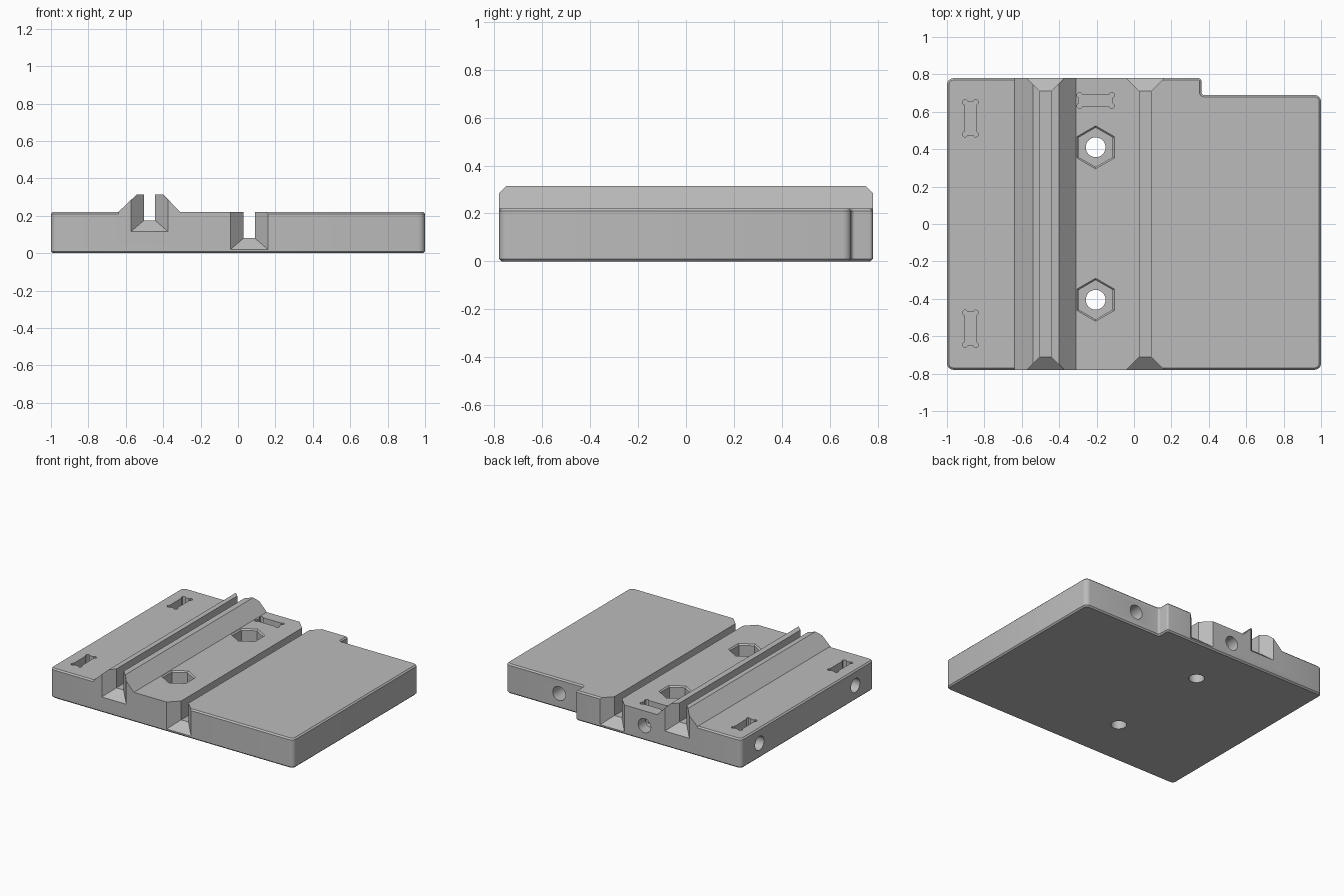
import bpy, bmesh, math
from mathutils import Matrix, Vector

if "Cube" in bpy.data.objects:
    bpy.data.objects.remove(bpy.data.objects["Cube"], do_unlink=True)

grey = bpy.data.materials.new("light grey")
COLOR = (0.5, 0.5, 0.5, 1)
grey.use_nodes = True
grey.diffuse_color = COLOR
grey.node_tree.nodes["Principled BSDF"].inputs["Base Color"].default_value = COLOR

HALF_Y, TOP = 0.78, 0.22


def finish(bm, name):
    bmesh.ops.recalc_face_normals(bm, faces=bm.faces)
    mesh = bpy.data.meshes.new(name)
    bm.to_mesh(mesh)
    bm.free()
    mesh.materials.append(grey)
    ob = bpy.data.objects.new(name, mesh)
    bpy.context.collection.objects.link(ob)
    return ob


def loft(bm, rings):
    """Closed solid through rings with equal point counts."""
    loops = [[bm.verts.new(p) for p in ring] for ring in rings]
    for a, b in zip(loops, loops[1:]):
        for i in range(len(a)):
            j = (i + 1) % len(a)
            bm.faces.new((a[i], a[j], b[j], b[i]))
    bm.faces.new(loops[0])
    bm.faces.new(loops[-1])
    bmesh.ops.recalc_face_normals(bm, faces=bm.faces)


def cone(name, loc, r_low, r_high, depth, sides=32, axis="Z"):
    turn = {"Z": Matrix(), "X": Matrix.Rotation(math.pi / 2, 4, "Y"),
            "Y": Matrix.Rotation(math.pi / 2, 4, "X")}[axis]
    bm = bmesh.new()
    bmesh.ops.create_cone(bm, cap_ends=True, segments=sides, radius1=r_low,
                          radius2=r_high, depth=depth,
                          matrix=Matrix.Translation(loc) @ turn)
    return finish(bm, name)


def box(name, loc, size):
    bm = bmesh.new()
    bmesh.ops.create_cube(bm, size=1, matrix=Matrix.Translation(loc) @ Matrix.Diagonal((*size, 1)))
    return finish(bm, name)


def combine(base, tool, operation="DIFFERENCE"):
    mod = base.modifiers.new(tool.name, "BOOLEAN")
    mod.operation, mod.object, mod.solver = operation, tool, "EXACT"
    bpy.context.view_layer.objects.active = base
    bpy.ops.object.modifier_apply(modifier=mod.name)
    bpy.data.objects.remove(tool, do_unlink=True)


# Base plate with a notched back corner, rounded corners and chamfered rims
outline = [(-1, -HALF_Y), (1, -HALF_Y), (1, 0.69), (0.36, 0.69), (0.36, HALF_Y), (-1, HALF_Y)]
bm = bmesh.new()
loft(bm, [[(x, y, z) for x, y in outline] for z in (0, TOP)])
for at_notch, radius in ((False, 0.035), (True, 0.015)):
    edges = [e for e in bm.edges
             if abs(e.verts[0].co.z - e.verts[1].co.z) > 0.1
             and (abs(e.verts[0].co.x - 0.36) < 0.001) == at_notch
             and all(abs(abs(f.normal.x) + abs(f.normal.y) - 1) < 0.001 for f in e.link_faces)
             and e.calc_face_angle() > 1]
    bmesh.ops.bevel(bm, geom=edges, offset=radius, segments=4, profile=0.5, affect="EDGES")
rim = [e for e in bm.edges if abs(e.verts[0].co.z - e.verts[1].co.z) < 0.001]
bmesh.ops.bevel(bm, geom=rim, offset=0.01, segments=1, affect="EDGES")
plate = finish(bm, "base_plate")

# Raised rail and the flush middle strip beside it
profile = [(-0.64, 0.06), (-0.64, TOP), (-0.54, 0.315), (-0.40, 0.315),
           (-0.31, TOP), (0.06, TOP), (0.06, 0.06)]
bm = bmesh.new()
loft(bm, [[(x, y, z) for x, z in profile] for y in (-HALF_Y, HALF_Y)])
for side in (-1, 1):
    cut = bmesh.ops.bisect_plane(bm, geom=bm.verts[:] + bm.edges[:] + bm.faces[:],
                                 plane_co=Vector((0, side * HALF_Y, 0.285)),
                                 plane_no=Vector((0, side, 1)), clear_outer=True)
    bmesh.ops.holes_fill(bm, edges=[g for g in cut["geom_cut"] if isinstance(g, bmesh.types.BMEdge)])
combine(plate, finish(bm, "rail"), "UNION")


# Long grooves with flared mouths at both ends
def groove(x, floor):
    rings = []
    for y, half, drop in ((-0.8, 0.12, 0.077), (-0.71, 0.03, 0), (0.71, 0.03, 0), (0.8, 0.12, 0.077)):
        rings.append([(x - half, y, floor - drop), (x + half, y, floor - drop),
                      (x + half, y, 0.5), (x - half, y, 0.5)])
    bm = bmesh.new()
    loft(bm, rings)
    return finish(bm, "groove")


combine(plate, groove(-0.473, 0.175))
combine(plate, groove(0.06, 0.08))

# Hexagonal nut pockets with through holes
for y in (-0.405, 0.41):
    combine(plate, cone("nut_pocket", (-0.205, y, 0.22), 0.105, 0.105, 0.2, 6))
    combine(plate, cone("pocket_rim", (-0.205, y, 0.22), 0.10, 0.13, 0.03, 6))
    combine(plate, cone("bolt_hole", (-0.205, y, 0.1), 0.053, 0.053, 0.4))


# Nut slots with relieved corners
def slot(x, y, width, length):
    combine(plate, box("nut_slot", (x, y, 0.2), (width, length, 0.3)))
    for sx in (-1, 1):
        for sy in (-1, 1):
            spot = (x + sx * (width / 2 - 0.004), y + sy * (length / 2 - 0.004), 0.2)
            combine(plate, cone("slot_corner", spot, 0.014, 0.014, 0.3, 12))


slot(-0.205, 0.66, 0.18, 0.065)
for y in (-0.56, 0.565):
    slot(-0.875, y, 0.065, 0.18)
    combine(plate, cone("side_hole", (-0.92, y, 0.11), 0.052, 0.052, 0.24, axis="X"))

# Holes in the back wall
combine(plate, cone("back_hole", (-0.205, 0.72, 0.11), 0.052, 0.052, 0.24, axis="Y"))
combine(plate, cone("notch_hole", (0.56, 0.65, 0.11), 0.052, 0.052, 0.24, axis="Y"))

bpy.ops.object.select_all(action="DESELECT")
plate.select_set(True)
bpy.context.view_layer.objects.active = plate
bpy.ops.object.shade_smooth_by_angle(angle=math.radians(30))
